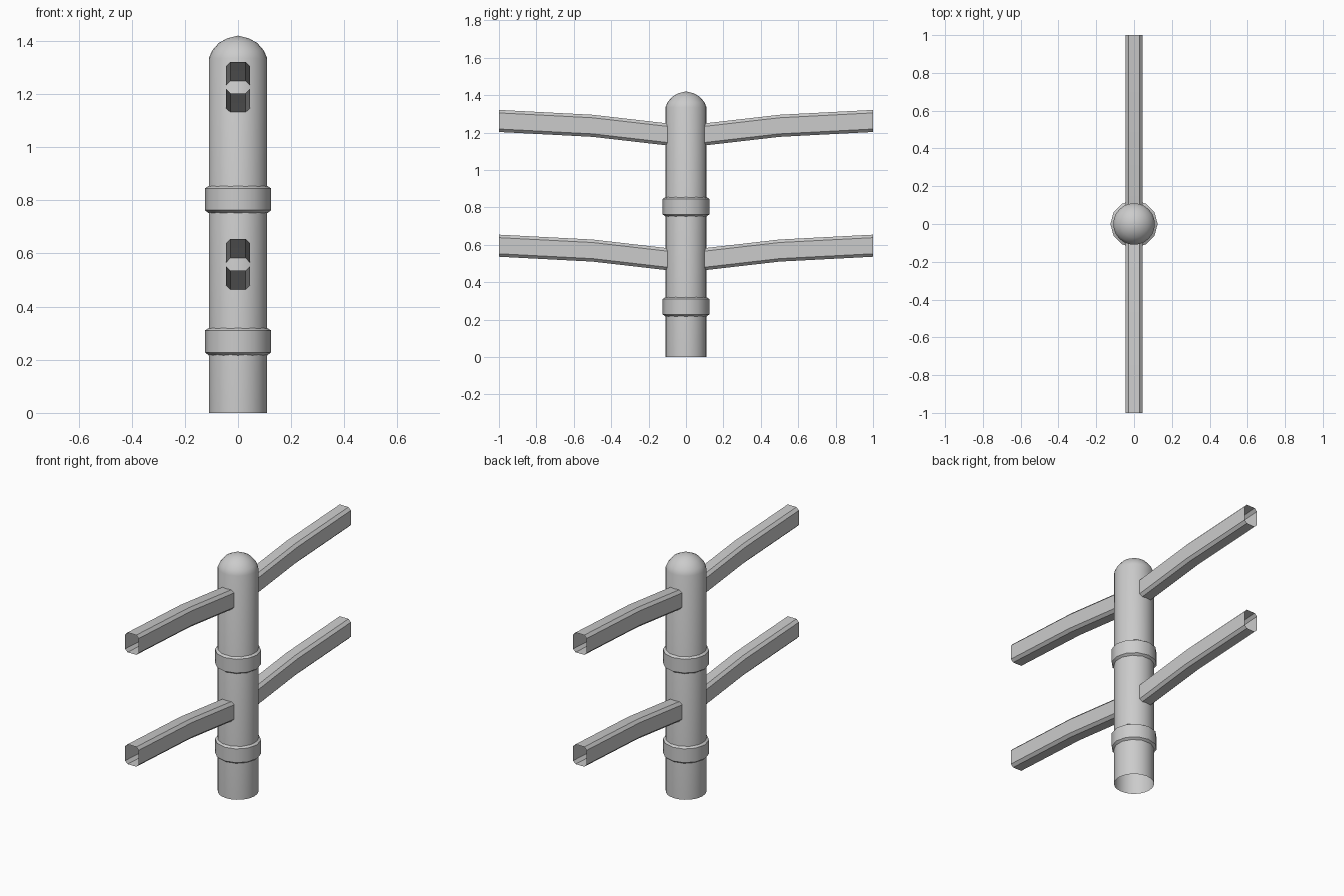
import bpy
import bmesh
from math import cos, sin, tau

cube = bpy.data.objects.get("Cube")
if cube:
    bpy.data.objects.remove(cube, do_unlink=True)

grey = bpy.data.materials.new("light grey")
grey.use_nodes = True
colour = (0.6, 0.6, 0.6, 1)
grey.diffuse_color = colour
grey.node_tree.nodes["Principled BSDF"].inputs["Base Color"].default_value = colour


def finish(name, bm):
    mesh = bpy.data.meshes.new(name)
    bm.to_mesh(mesh)
    bm.free()
    mesh.materials.append(grey)
    obj = bpy.data.objects.new(name, mesh)
    bpy.context.collection.objects.link(obj)
    bpy.ops.object.select_all(action="DESELECT")
    obj.select_set(True)
    bpy.context.view_layer.objects.active = obj
    bpy.ops.object.shade_smooth_by_angle(angle=0.6)
    return obj


def bridge(bm, rings):
    # Join successive closed rings with quads
    for a, b in zip(rings, rings[1:]):
        n = len(a)
        for i in range(n):
            j = (i + 1) % n
            bm.faces.new((a[i], a[j], b[j], b[i]))


def lathe(name, profile, sides, tip=None):
    bm = bmesh.new()
    rings = [[bm.verts.new((r * cos(tau * i / sides), r * sin(tau * i / sides), z))
              for i in range(sides)] for r, z in profile]
    bridge(bm, rings)
    if tip:
        top = bm.verts.new((0, 0, tip))
        last = rings[-1]
        for i in range(sides):
            bm.faces.new((last[i], last[(i + 1) % sides], top))
    return finish(name, bm)


def rail(name, side, lift):
    # Open chamfered tube swept along a gently bent path
    w, h, c = 0.045, 0.059, 0.016
    quarter = [(w, h - c), (w - c, h)]
    half = quarter + [(-x, z) for x, z in reversed(quarter)]
    section = half + [(-x, -z) for x, z in half]
    path = [(0.1, 1.19), (0.5, 1.236), (1.0, 1.262)]
    bm = bmesh.new()
    rings = [[bm.verts.new((x, side * y, z + cz + lift)) for x, z in section]
             for y, cz in path]
    bridge(bm, rings)
    if side > 0:
        bmesh.ops.reverse_faces(bm, faces=bm.faces[:])
    return finish(name, bm)


# Hollow post with a rounded top
lathe("post", [(0.11, 0), (0.11, 1.335), (0.098, 1.363), (0.072, 1.393), (0.04, 1.41)],
      24, 1.42)

# Chamfered collars around the post
for name, z in (("lower_collar", 0.215), ("upper_collar", 0.75)):
    lathe(name, [(0.108, z), (0.125, z + 0.013), (0.125, z + 0.095), (0.108, z + 0.106)], 12)

# Two rails on each side
for level, lift in (("lower", -0.667), ("upper", 0)):
    for end, side in (("front", -1), ("back", 1)):
        rail(f"{level}_{end}_rail", side, lift)
